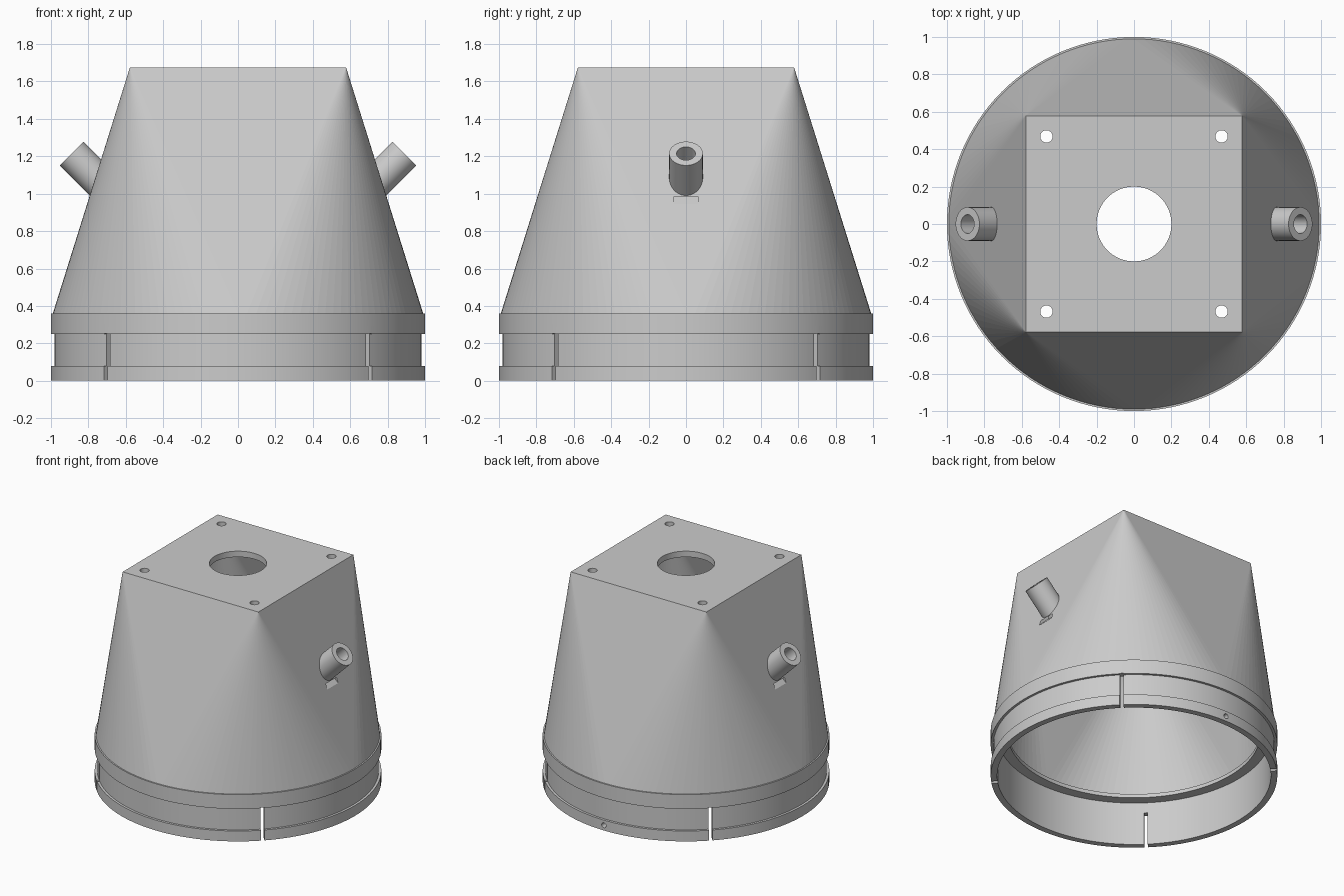
import bpy, bmesh, math
from mathutils import Vector, Matrix

cube = bpy.data.objects.get("Cube")
if cube:
    bpy.data.objects.remove(cube, do_unlink=True)

SEGMENTS = 128
grey = bpy.data.materials.new("plain grey")
grey.use_nodes = True
grey.diffuse_color = (0.6, 0.6, 0.6, 1)
grey.node_tree.nodes["Principled BSDF"].inputs["Base Color"].default_value = (0.6, 0.6, 0.6, 1)


def make_object(name, bm):
    bmesh.ops.recalc_face_normals(bm, faces=bm.faces)
    mesh = bpy.data.meshes.new(name)
    bm.to_mesh(mesh)
    bm.free()
    mesh.materials.append(grey)
    obj = bpy.data.objects.new(name, mesh)
    bpy.context.collection.objects.link(obj)
    return obj


def round_to_square(name, profile, half, top):
    """Stack of round rings (radius, z) that blends into a square at the top."""
    bm = bmesh.new()
    rings = []
    for radius, z in profile:
        angles = [math.tau * i / SEGMENTS for i in range(SEGMENTS)]
        rings.append([bm.verts.new((radius * math.cos(a), radius * math.sin(a), z)) for a in angles])
    for low, high in zip(rings, rings[1:]):
        for i in range(SEGMENTS):
            j = (i + 1) % SEGMENTS
            bm.faces.new((low[i], low[j], high[j], high[i])).smooth = True
    bm.faces.new(rings[0])
    corners = [bm.verts.new((sx * half, sy * half, top))
               for sx, sy in ((1, 1), (-1, 1), (-1, -1), (1, -1))]
    bm.faces.new(corners)
    quarter = SEGMENTS // 4
    base = rings[-1]
    for k, corner in enumerate(corners):
        # Conical corner fan, then the flat side next to it
        for i in range(k * quarter, (k + 1) * quarter):
            bm.faces.new((base[i], base[(i + 1) % SEGMENTS], corner))
        bm.faces.new((corner, base[(k + 1) * quarter % SEGMENTS], corners[(k + 1) % 4]))
    return make_object(name, bm)


def cylinder(name, start, end, radius, segments=48):
    start, end = Vector(start), Vector(end)
    axis = end - start
    turn = axis.to_track_quat('Z', 'Y').to_matrix().to_4x4()
    bm = bmesh.new()
    bmesh.ops.create_cone(bm, cap_ends=True, segments=segments, radius1=radius, radius2=radius,
                          depth=axis.length, matrix=Matrix.Translation((start + end) / 2) @ turn)
    for face in bm.faces:
        face.smooth = len(face.verts) == 4
    return make_object(name, bm)


def box(name, centre, size, angle, axis):
    bm = bmesh.new()
    bmesh.ops.create_cube(bm, size=1, matrix=Matrix.Translation(centre)
                          @ Matrix.Rotation(angle, 4, axis) @ Matrix.Diagonal((*size, 1)))
    return make_object(name, bm)


def combine(body, tool, operation):
    bpy.context.view_layer.objects.active = body
    mod = body.modifiers.new(tool.name, 'BOOLEAN')
    mod.object, mod.operation, mod.solver = tool, operation, 'EXACT'
    bpy.ops.object.modifier_apply(modifier=mod.name)
    bpy.data.objects.remove(tool, do_unlink=True)


# Outer shell: clamp flange, groove, collar and tapering hood
body = round_to_square("adapter_hood", [(1, 0), (1, 0.08), (0.982, 0.08), (0.982, 0.25),
                                        (1, 0.25), (1, 0.36), (0.99, 0.36)], 0.578, 1.675)

# Angled side nozzles
slope = Vector((1, 0, 1)).normalized()
tips = [(side, Vector((side * 0.89, 0, 1.215)), Vector((side * slope.x, 0, slope.z)))
        for side in (-1, 1)]
for side, tip, axis in tips:
    combine(body, cylinder("nozzle", tip - axis * 0.35, tip, 0.09), 'UNION')

# Hollow interior of even wall thickness, with a narrow seating lip
combine(body, round_to_square("cavity", [(0.955, -0.1), (0.955, 0.333), (0.88, 0.333),
                                         (0.88, 0.362), (0.942, 0.362)], 0.53, 1.63), 'DIFFERENCE')

# Nozzle bores and the thin slanted slots beneath them
for side, tip, axis in tips:
    combine(body, cylinder("bore", tip - axis * 0.5, tip + axis * 0.1, 0.05), 'DIFFERENCE')
    combine(body, box("slanted_slot", (side * 0.78, 0, 0.985), (0.3, 0.13, 0.02),
                      side * math.pi / 4, 'Y'), 'DIFFERENCE')

# Centre opening and four screw holes in the top plate
combine(body, cylinder("centre_opening", (0, 0, 1.5), (0, 0, 1.8), 0.2, 96), 'DIFFERENCE')
for x in (-0.468, 0.468):
    for y in (-0.468, 0.468):
        combine(body, cylinder("screw_hole", (x, y, 1.5), (x, y, 1.8), 0.033, 32), 'DIFFERENCE')

# Diagonal clamp slits and the locating hole at the back
for angle in (math.pi / 4, -math.pi / 4):
    combine(body, box("clamp_slit", (0, 0, 0.1), (2.4, 0.025, 0.306), angle, 'Z'), 'DIFFERENCE')
combine(body, cylinder("locating_hole", (0, 0.8, 0.04), (0, 1.1, 0.04), 0.019, 24), 'DIFFERENCE')

# Keep the rims crisp between smooth round walls and flat hood faces
bm = bmesh.new()
bm.from_mesh(body.data)
for edge in bm.edges:
    flat_side = not all(face.smooth for face in edge.link_faces)
    edge.smooth = not flat_side and edge.calc_face_angle(math.pi) < math.radians(30)
bm.to_mesh(body.data)
bm.free()
